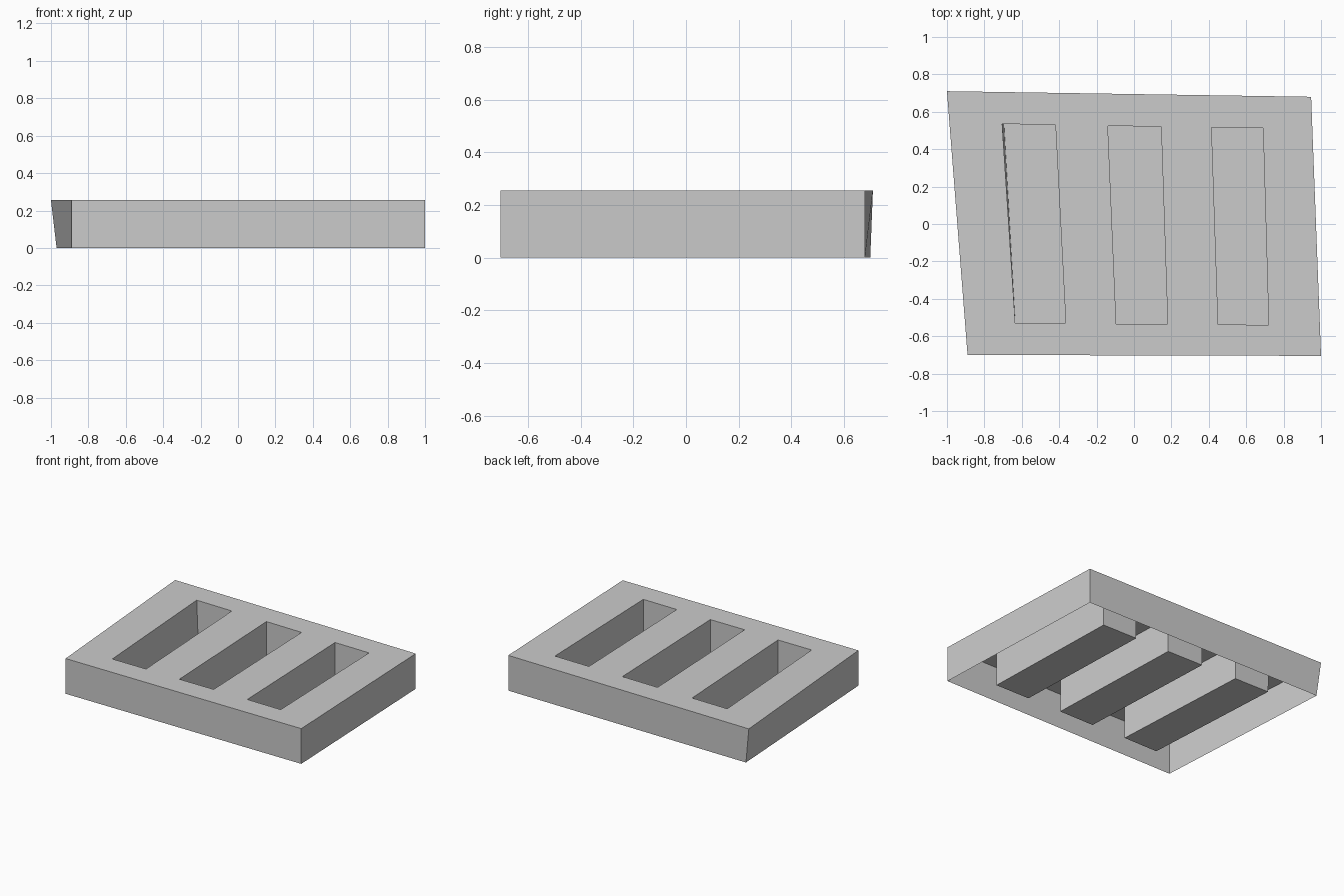
import bpy
import bmesh

cube = bpy.data.objects.get("Cube")
if cube:
    bpy.data.objects.remove(cube, do_unlink=True)

HEIGHT = 0.255

# Corners run back left, back right, front right, front left as seen from above
RIM = [(-1, 0.71), (0.947, 0.68), (1, -0.705), (-0.89, -0.7)]
WELLS = [
    [(-0.705, 0.535), (-0.42, 0.53), (-0.365, -0.53), (-0.635, -0.53)],
    [(-0.14, 0.525), (0.145, 0.52), (0.18, -0.535), (-0.095, -0.535)],
    [(0.415, 0.517), (0.69, 0.513), (0.72, -0.54), (0.45, -0.537)],
]

bm = bmesh.new()


def ring(corners, z):
    return [bm.verts.new((x, y, z)) for x, y in corners]


def walls(top, base, inward):
    for i in range(4):
        j = (i + 1) % 4
        loop = [top[i], top[j], base[j], base[i]]
        bm.faces.new(loop[::-1] if inward else loop)


# Outer walls, with the back left edge leaning inward
rim = ring(RIM, HEIGHT)
walls(rim, ring([(-0.97, 0.70)] + RIM[1:], 0), False)

# Sunken wells with closed floors; the first has a slightly sloping side
wells = []
for n, corners in enumerate(WELLS):
    top = ring(corners, HEIGHT)
    floor = ring(corners, 0)
    if n == 0:
        floor[0].co.x += 0.01
    walls(top, floor, True)
    bm.faces.new(floor[::-1])
    wells.append(top)

# Top surface: back and front strips, then the ribs between the wells
bm.faces.new([rim[1], rim[0]] + [v for w in wells for v in w[:2]])
bm.faces.new([rim[3], rim[2]] + [v for w in reversed(wells) for v in w[2:]])
left_edges = [(rim[0], rim[3])] + [(w[1], w[2]) for w in wells]
right_edges = [(w[0], w[3]) for w in wells] + [(rim[1], rim[2])]
for (lb, lf), (rb, rf) in zip(left_edges, right_edges):
    bm.faces.new([lb, lf, rf, rb])

mesh = bpy.data.meshes.new("slotted_tray")
bm.to_mesh(mesh)
bm.free()

# Plain grey finish
grey = bpy.data.materials.new("light_grey")
grey.use_nodes = True
color = (0.6, 0.6, 0.6, 1)
grey.diffuse_color = color
for node in grey.node_tree.nodes:
    if node.type == "BSDF_PRINCIPLED":
        node.inputs["Base Color"].default_value = color
mesh.materials.append(grey)

tray = bpy.data.objects.new("slotted_tray", mesh)
bpy.context.collection.objects.link(tray)
